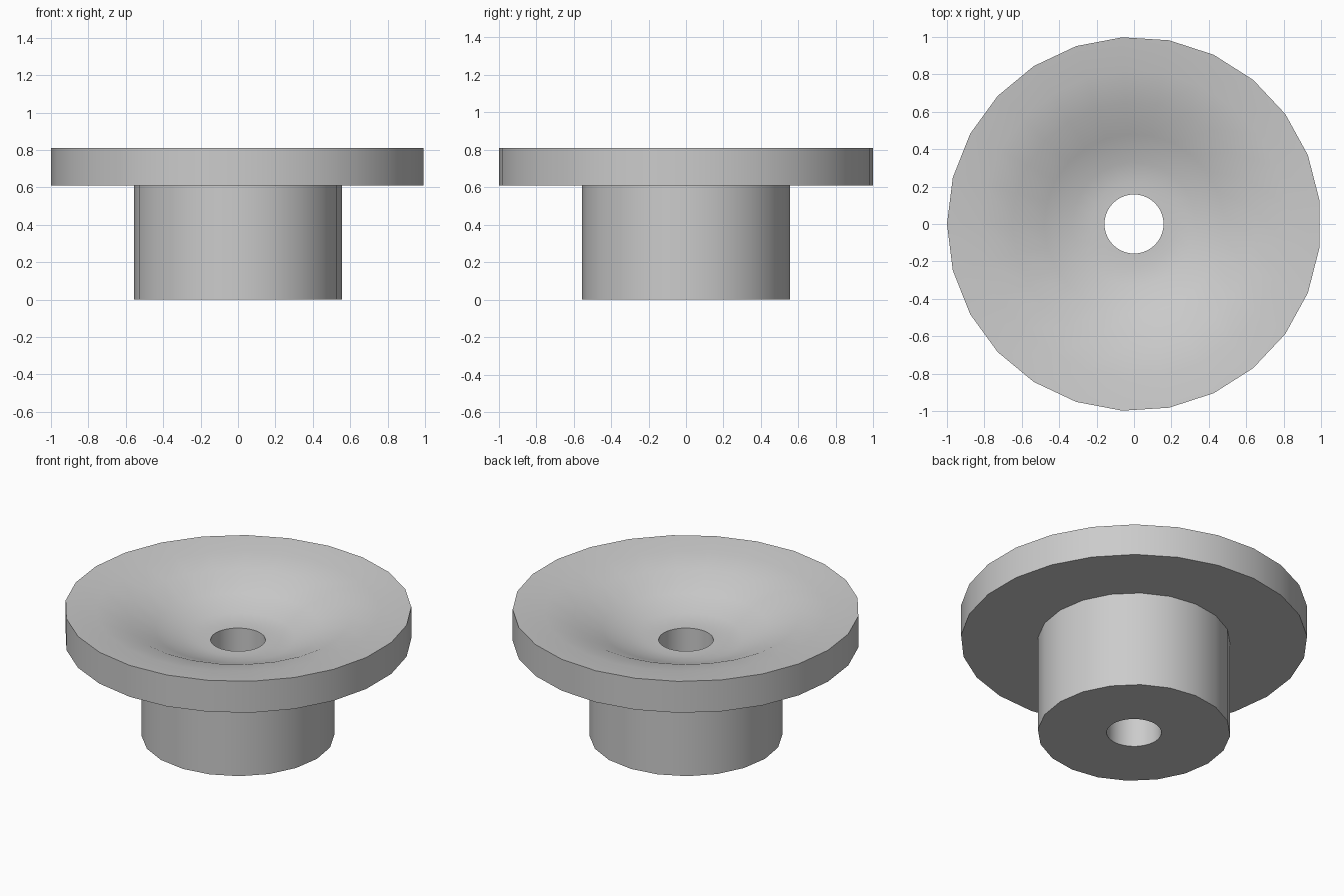
import bpy, bmesh, math

cube = bpy.data.objects.get("Cube")
if cube:
    bpy.data.objects.remove(cube, do_unlink=True)

# One plain grey for the whole part
grey = bpy.data.materials.new("light_grey")
grey.use_nodes = True
colour = (0.6, 0.6, 0.6, 1)
grey.diffuse_color = colour
grey.node_tree.nodes["Principled BSDF"].inputs["Base Color"].default_value = colour

RIM_SIDES, NECK_SIDES, HOLE_SIDES = 25, 20, 40
TOP, UNDER = 0.81, 0.61
HOLE, NECK = 0.158, 0.556


def ring(bm, radius, z, sides):
    """A loop of vertices that starts on the -x axis."""
    angles = [math.pi + math.tau * i / sides for i in range(sides)]
    return [bm.verts.new((radius * math.cos(a), radius * math.sin(a), z)) for a in angles]


def stitch(bm, a, b):
    """Join two loops, with triangles where their side counts differ."""
    na, nb = len(a), len(b)
    i = j = 0
    while i < na or j < nb:
        step = (i + 1) * nb - (j + 1) * na
        face = [a[i % na], b[j % nb]]
        if step >= 0:
            j += 1
            face.append(b[j % nb])
        if step <= 0:
            i += 1
            face.append(a[i % na])
        bm.faces.new(face)


# Closed section: neck, flange, dished top, through hole
section = [
    (NECK, 0, NECK_SIDES),
    (NECK, UNDER, NECK_SIDES),
    (1.0, UNDER, RIM_SIDES),
    (1.0, TOP, RIM_SIDES),
    (0.82, 0.79, RIM_SIDES),
    (0.65, 0.755, RIM_SIDES),
    (0.48, 0.68, RIM_SIDES),
    (0.33, 0.625, RIM_SIDES),
    (0.23, 0.61, RIM_SIDES),
    (HOLE, UNDER, HOLE_SIDES),
    (HOLE, 0, HOLE_SIDES),
]

bm = bmesh.new()
rings = [ring(bm, *point) for point in section]
for a, b in zip(rings, rings[1:] + rings[:1]):
    stitch(bm, a, b)
bmesh.ops.recalc_face_normals(bm, faces=bm.faces)
mesh = bpy.data.meshes.new("dished_flange")
bm.to_mesh(mesh)
bm.free()

flange = bpy.data.objects.new("dished_flange", mesh)
bpy.context.collection.objects.link(flange)
mesh.materials.append(grey)

# Smooth round walls, crisp rims
bpy.ops.object.select_all(action="DESELECT")
flange.select_set(True)
bpy.context.view_layer.objects.active = flange
bpy.ops.object.shade_smooth_by_angle(angle=math.radians(35))
